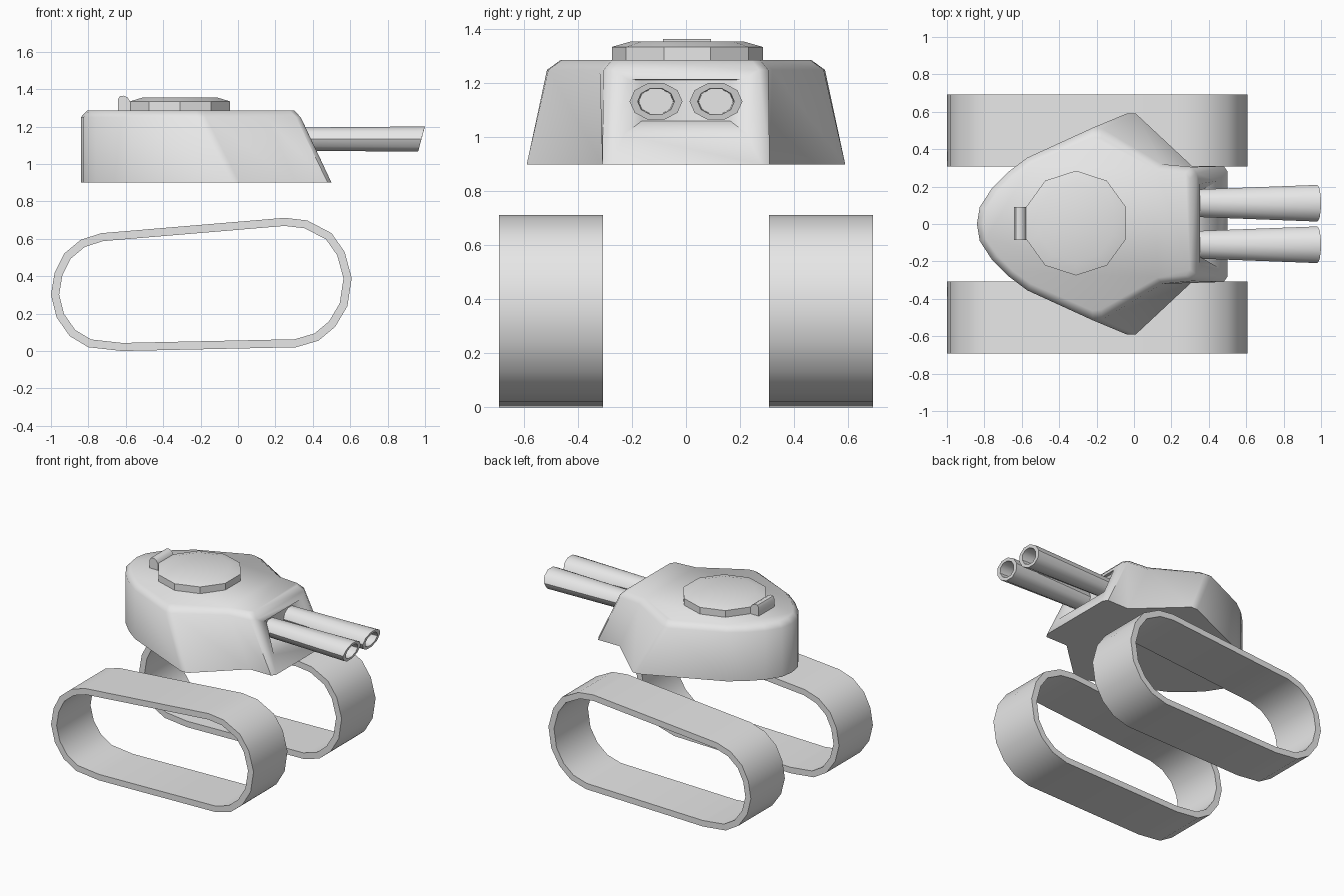
import bpy, bmesh, math
from mathutils import Vector

if "Cube" in bpy.data.objects:
    bpy.data.objects.remove(bpy.data.objects["Cube"])

grey = bpy.data.materials.new("light grey")
grey.diffuse_color = (0.8, 0.8, 0.8, 1)
grey.use_nodes = True
grey.node_tree.nodes["Principled BSDF"].inputs["Base Color"].default_value = grey.diffuse_color


def finish(name, bm, angle=40):
    """Turn a bmesh into a smooth-by-angle object."""
    bmesh.ops.recalc_face_normals(bm, faces=bm.faces)
    me = bpy.data.meshes.new(name)
    bm.to_mesh(me)
    bm.free()
    me.materials.append(grey)
    ob = bpy.data.objects.new(name, me)
    bpy.context.collection.objects.link(ob)
    bpy.ops.object.select_all(action='DESELECT')
    ob.select_set(True)
    bpy.context.view_layer.objects.active = ob
    bpy.ops.object.shade_smooth_by_angle(angle=math.radians(angle))
    return ob


def ring(bm, pts):
    return [bm.verts.new(p) for p in pts]


def bridge(bm, a, b, skip=()):
    n = len(a)
    for i in range(n):
        if i not in skip:
            bm.faces.new((a[i], a[(i + 1) % n], b[(i + 1) % n], b[i]))


# Tracks: thin closed belts
BELT = [(-.62, 0), (-.8, .02), (-.9, .08), (-.97, .18), (-1, .30), (-.98, .42),
        (-.93, .52), (-.84, .595), (-.73, .63), (.25, .712), (.37, .698), (.5, .63),
        (.57, .53), (.608, .39), (.585, .24), (.52, .13), (.43, .055), (.31, .02)]


def inset(pts, t):
    out = []
    for i, p in enumerate(pts):
        p = Vector(p)
        d1 = (p - Vector(pts[i - 1])).normalized()
        d2 = (Vector(pts[(i + 1) % len(pts)]) - p).normalized()
        n1, n2 = Vector((d1.y, -d1.x)), Vector((d2.y, -d2.x))
        m = (n1 + n2).normalized()
        out.append(p + m * (t / m.dot(n1)))
    return out


for side, s in (("left", 1), ("right", -1)):
    bm = bmesh.new()
    loops = [ring(bm, [(x, s * y, z) for x, z in pts])
             for pts, y in ((BELT, .307), (BELT, .692),
                            (inset(BELT, .043), .692), (inset(BELT, .043), .307))]
    for i in range(4):
        bridge(bm, loops[i], loops[(i + 1) % 4])
    finish(side + "_track", bm)

# Turret shell: base, shoulder and roof outlines, given for one half
TAIL = [(-.84, 0), (-.825, .09), (-.76, .19), (-.67, .28), (-.57, .355)]
BASE = TAIL + [(-.04, .59), (.01, .59), (.31, .31), (.48, .31), (.5, .28)]
SHOULDER = TAIL + [(-.22, .515), (-.17, .51), (.15, .32), (.31, .305), (.335, .27)]
ROOF = [(-.27 + (x + .27) * .94, y * .9) for x, y in SHOULDER]


def outline(bm, half, z):
    full = half + [(x, -y) for x, y in reversed(half[1:])]
    return ring(bm, [(x, y, z) for x, y in full])


bm = bmesh.new()
base, shoulder, roof = (outline(bm, h, z) for h, z in
                        ((BASE, .9), (SHOULDER, 1.25), (ROOF, 1.287)))
nose = len(BASE) - 1
bridge(bm, base, shoulder, skip=(nose,))
bridge(bm, shoulder, roof)
bm.faces.new(roof)
bm.faces.new(base)
# Gun opening recessed into the sloping nose
frame = [base[nose], base[nose + 1], shoulder[nose + 1], shoulder[nose]]
mouth = ring(bm, [(.4465, .23, 1.01), (.4465, -.23, 1.01), (.352, -.215, 1.215), (.352, .215, 1.215)])
back = ring(bm, [(.335, .165, 1.06), (.335, -.165, 1.06), (.335, -.165, 1.212), (.335, .165, 1.212)])
bridge(bm, frame, mouth)
bridge(bm, mouth, back)
bm.faces.new(back)
finish("turret", bm, 48)


# Twin barrels: flared oval tubes with slanted hollow muzzles
def oval(bm, x, cy, ry, rz, slant=0, n=10):
    pts = []
    for i in range(n):
        a = 2 * math.pi * i / n
        pts.append((x + slant * math.sin(a), cy + ry * math.cos(a), 1.133 + rz * math.sin(a)))
    return ring(bm, pts)


for side, s in (("left", 1), ("right", -1)):
    bm = bmesh.new()
    cy = s * .111
    loops = [oval(bm, .32, cy, .073, .065), oval(bm, .981, cy, .098, .071, .019),
             oval(bm, .981, cy, .068, .051, .014), oval(bm, .88, cy, .064, .049)]
    for a, b in zip(loops, loops[1:]):
        bridge(bm, a, b)
    bm.faces.new(loops[0])
    bm.faces.new(loops[-1])
    finish(side + "_barrel", bm)

# Hatch: ten-sided lid with a shallow bevelled top
bm = bmesh.new()
loops = []
for r, z in ((.28, 1.28), (.28, 1.335), (.21, 1.355)):
    loops.append(ring(bm, [(-.31 + r * math.sin(i * math.pi / 5),
                            .005 + r * math.cos(i * math.pi / 5), z) for i in range(10)]))
bridge(bm, loops[0], loops[1])
bridge(bm, loops[1], loops[2])
bm.faces.new(loops[0])
bm.faces.new(loops[2])
finish("hatch", bm, 30)

# Hatch hinge: small block with a rounded top
bm = bmesh.new()
HINGE = [(-.642, 1.28), (-.642, 1.345), (-.632, 1.362), (-.61, 1.365),
         (-.59, 1.355), (-.575, 1.33), (-.565, 1.28)]
ends = [ring(bm, [(x, y, z) for x, z in HINGE]) for y in (-.085, .092)]
bridge(bm, *ends)
for e in ends:
    bm.faces.new(e)
finish("hatch_hinge", bm, 50)
